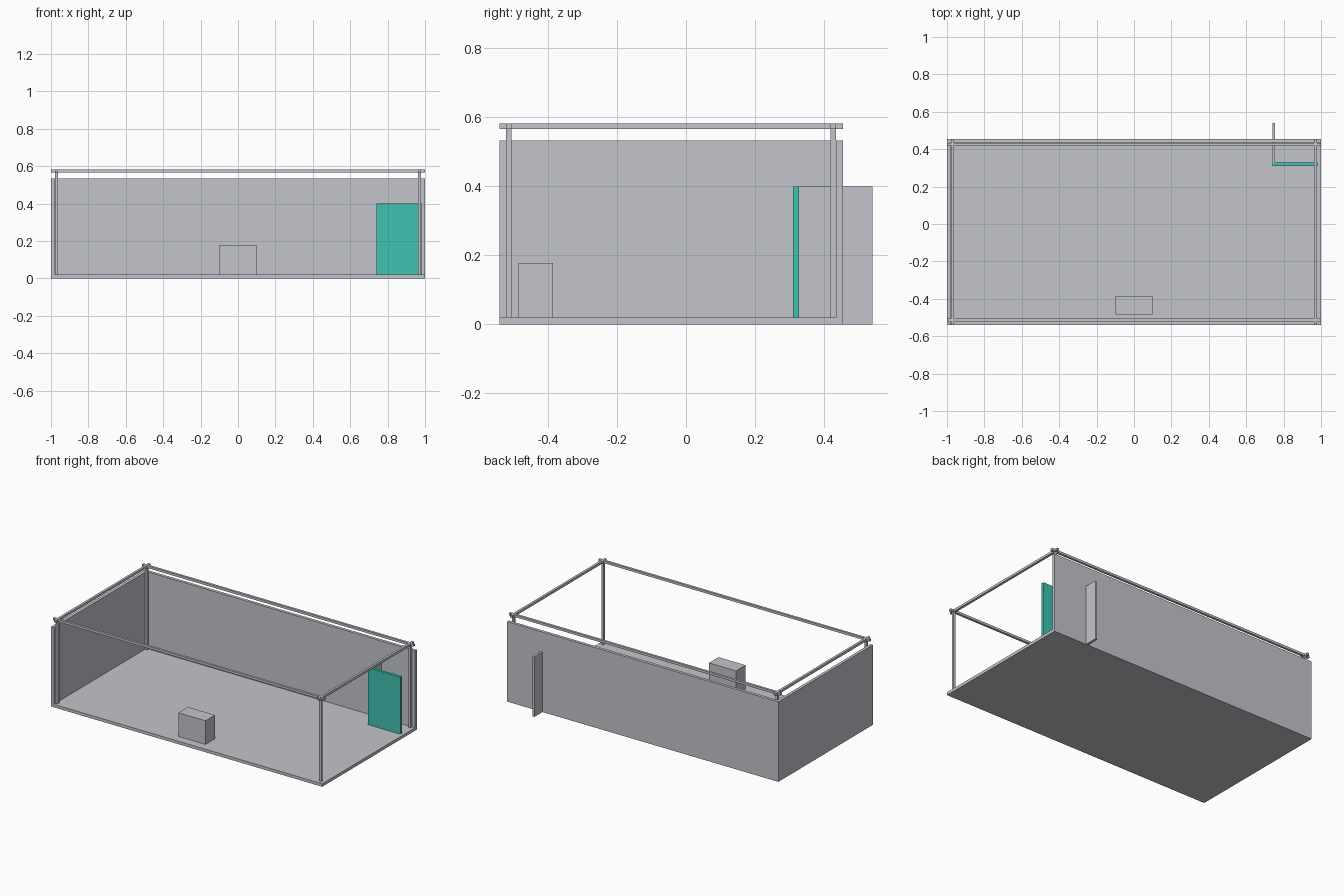
import bpy

if "Cube" in bpy.data.objects:
    bpy.data.objects.remove(bpy.data.objects["Cube"])


def material(name, rgb):
    m = bpy.data.materials.new(name)
    lin = [((c / 255 + 0.055) / 1.055) ** 2.4 for c in rgb]
    m.diffuse_color = (*lin, 1)
    m.use_nodes = True
    m.node_tree.nodes["Principled BSDF"].inputs["Base Color"].default_value = m.diffuse_color
    return m


GREY = material("pale grey", (195, 197, 203))
TEAL = material("turquoise", (64, 194, 178))


def box(name, x, y, z, mat=GREY):
    """Box spanning the given (min, max) ranges."""
    bpy.ops.mesh.primitive_cube_add(size=1)
    ob = bpy.context.object
    ob.name = name
    for v in ob.data.vertices:
        for i, (lo, hi) in enumerate((x, y, z)):
            v.co[i] = hi if v.co[i] > 0 else lo
    ob.data.materials.append(mat)
    return ob


X0, X1, Y0, Y1 = -1.0, 1.0, -0.541, 0.455
T = 0.02        # slab and wall thickness
BAR = 0.0155    # truss bar width
WALL_H, RAIL_Z = 0.533, 0.567

# stage floor, back wall and left wall
box("floor", (X0, X1), (Y0, Y1), (0, T))
box("back_wall", (X0, X1), (Y1 - T, Y1), (0, WALL_H))
box("left_wall", (X0, X0 + T), (Y0, Y1), (0, WALL_H))

# overhead frame: four posts, rails crossing at the corners
bar_x = {"left": (-0.979, -0.979 + BAR), "right": (0.979 - BAR, 0.979)}
bar_y = {"front": (-0.521, -0.521 + BAR), "back": (0.434 - BAR, 0.434)}
rail_z = (RAIL_Z, RAIL_Z + BAR)
for sx, x in bar_x.items():
    box(f"{sx}_rail", x, (Y0, Y1), rail_z)
    for sy, y in bar_y.items():
        box(f"{sy}_{sx}_post", x, y, (T, RAIL_Z))
for sy, y in bar_y.items():
    box(f"{sy}_rail", (X0, X1), y, rail_z)

# door recess: side panel through the back wall, coloured screen in front
box("side_panel", (0.74, 0.755), (0.325, 0.541), (0, 0.4))
box("door_screen", (0.74, 0.98), (0.31, 0.328), (0, 0.4), TEAL)

# low counter at the front
box("counter", (-0.1, 0.1), (-0.485, -0.385), (T, 0.178))
